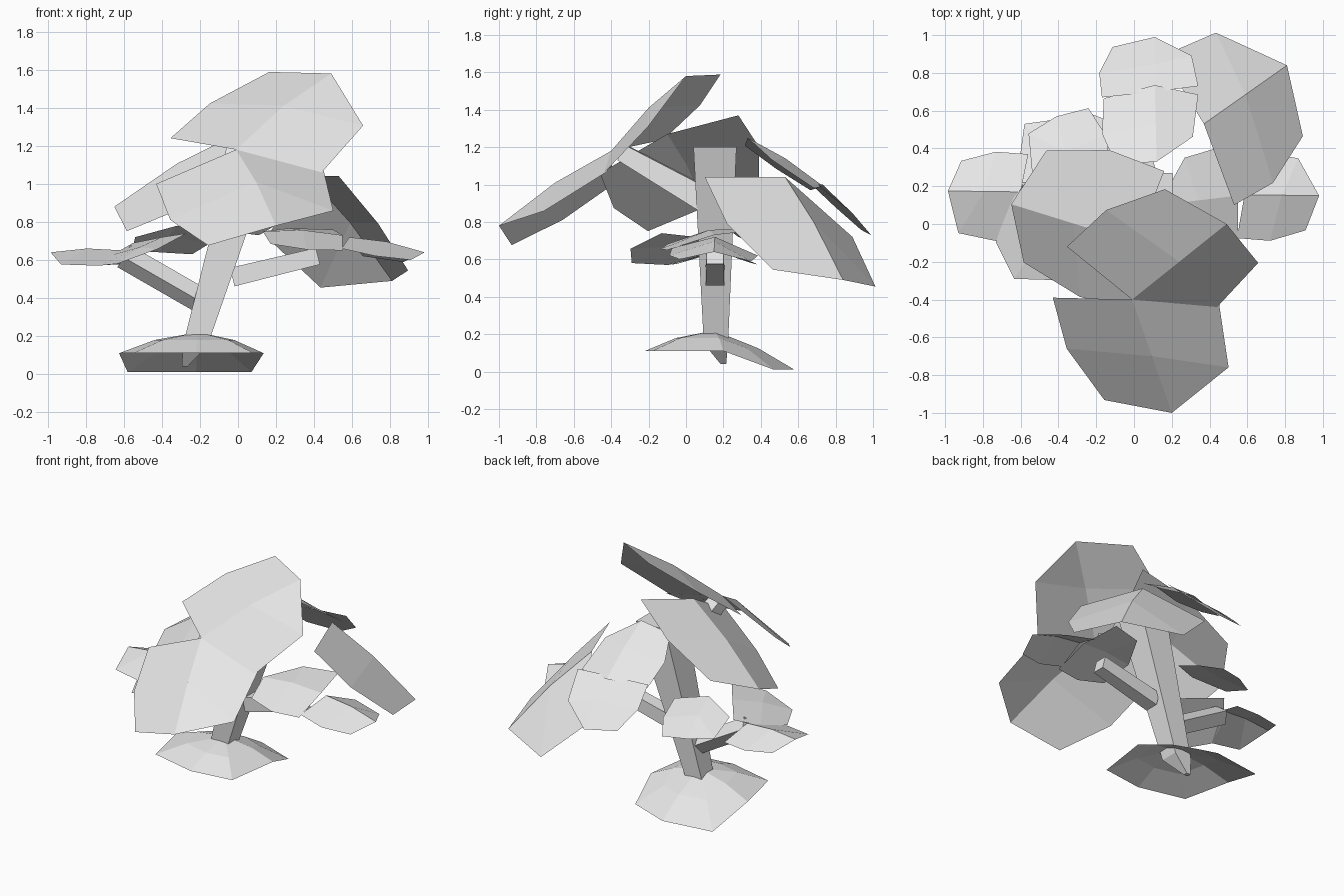
import bpy
import bmesh
from mathutils import Matrix, Vector

default_cube = bpy.data.objects.get("Cube")
if default_cube:
    bpy.data.objects.remove(default_cube, do_unlink=True)

# One plain grey for the whole plant
grey = bpy.data.materials.new("plain_grey")
grey.use_nodes = True
grey.diffuse_color = (.8, .8, .8, 1)
grey.node_tree.nodes["Principled BSDF"].inputs["Base Color"].default_value = grey.diffuse_color

# Shared leaf outline: (distance along the rib, share of the wing's reach)
LONG_WING = ((0, 1), (.45, 1.05), (.9, .8))
SHORT_WING = ((0, 1), (.57, .85))


def finish(name, builder):
    """Turn a bmesh into a flat shaded object of the plant."""
    mesh = bpy.data.meshes.new(name)
    builder.to_mesh(mesh)
    builder.free()
    mesh.materials.append(grey)
    scene_object = bpy.data.objects.new(name, mesh)
    bpy.context.collection.objects.link(scene_object)


def face_upwards(builder):
    """Make every face of an open sheet look up."""
    builder.normal_update()
    for face in builder.faces:
        if face.normal.z < 0:
            face.normal_flip()


def leaf(name, base, tip, long_wing, other_wing, other_outline=SHORT_WING):
    """Folded sheet: a slightly arched rib with a wing falling away on each side."""
    base, tip = Vector(base), Vector(tip)
    arch = Vector((0, 0, .04 * (tip - base).length))
    builder = bmesh.new()
    rib_base = builder.verts.new(base)
    rib_middle = builder.verts.new(base.lerp(tip, .5) + arch)
    rib_tip = builder.verts.new(tip)
    for reach, outline in ((long_wing, LONG_WING), (other_wing, other_outline)):
        corners = [builder.verts.new(base.lerp(tip, along) + Vector(reach) * out)
                   for along, out in outline]
        builder.faces.new((rib_base, corners[0], corners[1], rib_middle))
        builder.faces.new((rib_middle, *corners[1:], rib_tip))
    face_upwards(builder)
    finish(name, builder)


def foot_mound(name, peak_place, rim_places):
    """Low faceted dome whose back edge dips to the ground."""
    builder = bmesh.new()
    peak = builder.verts.new(peak_place)
    rim, ring = [], []
    for x, y in rim_places:
        edge = builder.verts.new((x, y, .11 if y < .3 else .01))
        rim.append(edge)
        ring.append(builder.verts.new(edge.co.lerp(peak.co, .45) + Vector((0, 0, .02))))
    for index in range(len(rim)):
        following = (index + 1) % len(rim)
        builder.faces.new((rim[index], rim[following], ring[following], ring[index]))
        builder.faces.new((ring[index], ring[following], peak))
    face_upwards(builder)
    finish(name, builder)


def branch(name, start, end, start_width, end_width, level=False, roll=0):
    """Tapering square bar; level keeps its ends horizontal, roll turns it on its axis."""
    start, end = Vector(start), Vector(end)
    along = (end - start).normalized()
    if level:
        side, rise = Vector((1, 0, 0)), Vector((0, 1, 0))
    else:
        side = Matrix.Rotation(roll, 3, along) @ along.cross(Vector((0, 0, 1))).normalized()
        rise = side.cross(along)
    builder = bmesh.new()
    rings = []
    for place, width in ((start, start_width), (end, end_width)):
        half = width / 2
        rings.append([builder.verts.new(place + side * half * across + rise * half * upward)
                      for across, upward in ((-1, -1), (1, -1), (1, 1), (-1, 1))])
    low, high = rings
    for index in range(len(low)):
        following = (index + 1) % len(low)
        builder.faces.new((low[index], low[following], high[following], high[index]))
    builder.faces.new(low)
    builder.faces.new(high)
    bmesh.ops.recalc_face_normals(builder, faces=builder.faces)
    finish(name, builder)


# Trunk with its pointed root, and the side branches
branch("trunk", (-.225, .16, .15), (.09, .155, 1.2), .13, .23, level=True)
branch("root", (-.225, .16, .15), (-.28, .2, .04), .13, .03, level=True)
branch("left_branch", (-.03, .155, .51), (.42, .155, .62), .1, .09)
branch("right_branch", (-.2, .155, .39), (-.6, .155, .62), .095, .095, roll=.7)
branch("front_branch", (.03, .1, .92), (-.02, -.34, 1.17), .13, .09)

# Domed sheet around the foot of the trunk
foot_mound("foot_mound", (-.21, .15, .22), [
    (-.55, -.14), (-.22, -.22), (.08, -.18), (.135, .2),
    (.07, .47), (-.22, .58), (-.58, .53), (-.625, .2)])

# Two big leaves that meet above the front branch
leaf("crown_leaf", base=(-.01, -.4, 1.18), tip=(.49, 0, 1.58),
     long_wing=(-.345, .28, .06), other_wing=(.45, -.04, -.12))
leaf("front_leaf", base=(-.01, -.4, 1.18), tip=(.2, -1, .78),
     long_wing=(-.42, .01, -.18), other_wing=(.46, -.02, -.11))

# Big leaves on either side
leaf("right_leaf", base=(.01, -.1, 1.27), tip=(-.65, .105, .88),
     long_wing=(.15, .38, .1), other_wing=(0, -.36, -.21), other_outline=LONG_WING)
leaf("left_leaf", base=(.37, .53, 1.04), tip=(.81, .84, .49),
     long_wing=(.16, -.43, 0), other_wing=(-.22, .36, -.32))

# Pair of leaves hanging behind
leaf("back_inner_leaf", base=(.11, .735, .99), tip=(.12, .33, 1.25),
     long_wing=(-.27, -.07, -.02), other_wing=(.23, -.05, -.01))
leaf("back_outer_leaf", base=(.11, .7, 1), tip=(.11, .99, .73),
     long_wing=(-.28, -.03, 0), other_wing=(.23, .03, 0))

# Low leaves on the left branch
leaf("left_low_inner_leaf", base=(.55, .15, .73), tip=(.13, .1, .75),
     long_wing=(0, -.25, -.08), other_wing=(-.05, .27, .03))
leaf("left_low_outer_leaf", base=(.585, .155, .72), tip=(.98, .15, .64),
     long_wing=(-.04, -.23, -.06), other_wing=(.07, .23, -.1))

# Low leaves on the right branch
leaf("right_low_outer_leaf", base=(-.6, .17, .65), tip=(-.985, .175, .64),
     long_wing=(.04, .2, -.07), other_wing=(-.13, -.26, -.08))
leaf("right_low_front_leaf", base=(-.4, .05, .72), tip=(-.635, -.29, .58),
     long_wing=(-.15, .2, -.03), other_wing=(.13, -.18, .02))
leaf("right_low_back_leaf", base=(-.32, .2, .78), tip=(-.41, .57, .64),
     long_wing=(.2, .1, -.03), other_wing=(-.22, .08, -.06))
